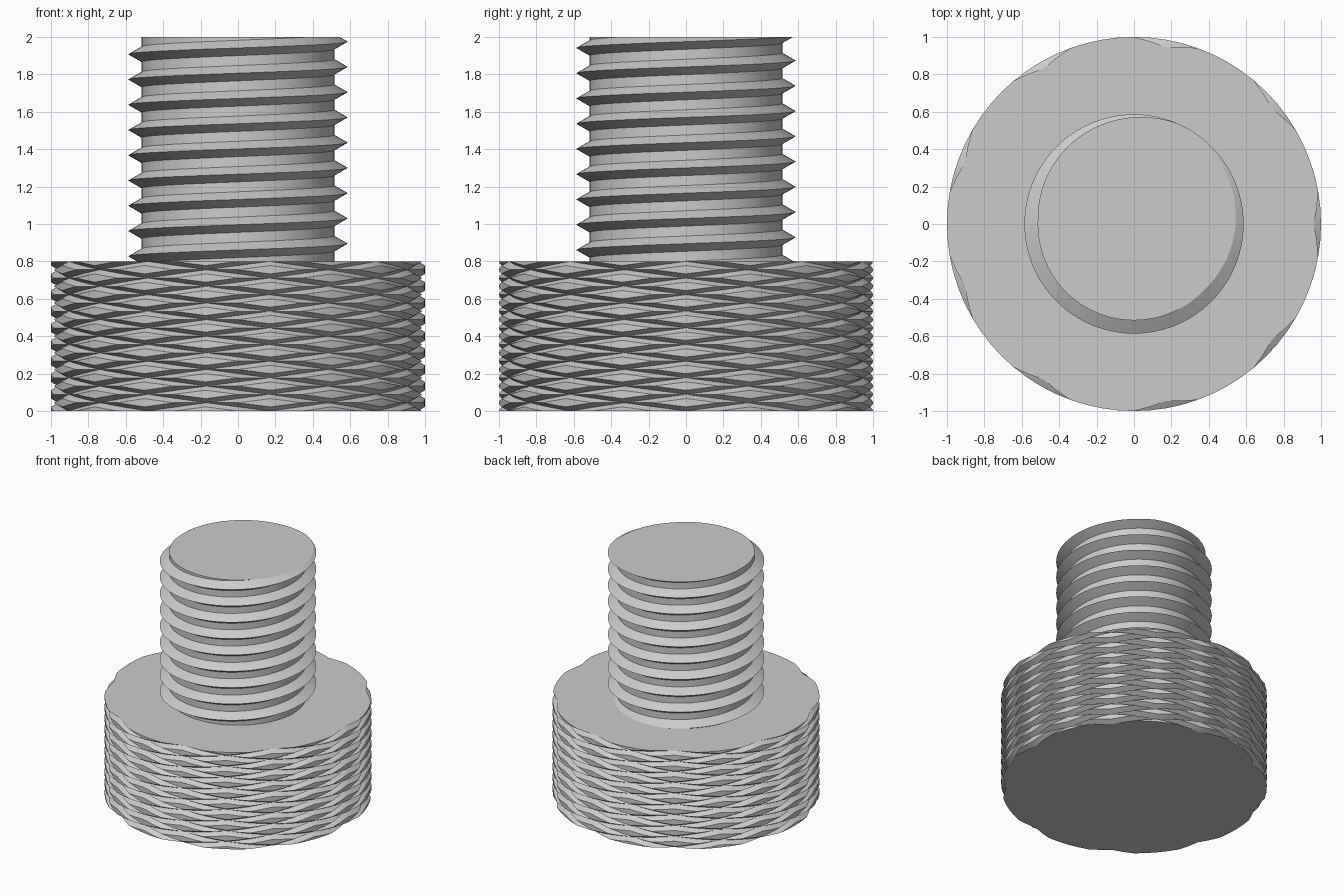
import bpy, bmesh
from math import cos, sin, pi

cube = bpy.data.objects.get("Cube")
if cube:
    bpy.data.objects.remove(cube, do_unlink=True)

# One plain grey for the whole part
GREY = (0.6, 0.6, 0.6, 1)
grey = bpy.data.materials.new("plain grey")
grey.use_nodes = True
grey.diffuse_color = GREY
grey.node_tree.nodes["Principled BSDF"].inputs["Base Color"].default_value = GREY

HEAD_HEIGHT = 0.8
TOP = 2.0


def finish(bm, name):
    """Turn a bmesh into a shaded object with the grey material."""
    bmesh.ops.recalc_face_normals(bm, faces=bm.faces)
    mesh = bpy.data.meshes.new(name)
    bm.to_mesh(mesh)
    bm.free()
    mesh.materials.append(grey)
    obj = bpy.data.objects.new(name, mesh)
    bpy.context.collection.objects.link(obj)
    bpy.ops.object.select_all(action="DESELECT")
    obj.select_set(True)
    bpy.context.view_layer.objects.active = obj
    bpy.ops.object.shade_smooth_by_angle(angle=pi / 9)
    return obj


# Knurled head: nine V grooves wind each way, one full turn over the height
STEPS = 72
PERIOD = STEPS // 9
KNURL_DEPTH = 0.038


def groove(u):
    """Depth share of a V groove that fills half of each period."""
    away = abs((u + PERIOD / 2) % PERIOD - PERIOD / 2)
    return max(0, 1 - away / (PERIOD / 4))


bm = bmesh.new()
rings = []
for j in range(STEPS + 1):
    ring = []
    for i in range(STEPS):
        r = 1 - KNURL_DEPTH * max(groove(i - j), groove(i + j))
        a = 2 * pi * i / STEPS
        ring.append(bm.verts.new((r * cos(a), r * sin(a), HEAD_HEIGHT * j / STEPS)))
    rings.append(ring)

# Split each cell along the groove lines so that the creases stay crisp
for j in range(STEPS):
    for i in range(STEPS):
        k = (i + 1) % STEPS
        a, b = rings[j][i], rings[j][k]
        c, d = rings[j + 1][k], rings[j + 1][i]
        if (i + j) % 2 == 0:
            bm.faces.new((a, b, c))
            bm.faces.new((a, c, d))
        else:
            bm.faces.new((a, b, d))
            bm.faces.new((b, c, d))
bm.faces.new(rings[0][::-1])
bm.faces.new(rings[-1])
finish(bm, "knurled_head")

# Threaded shank: a right-handed helix strip, trimmed flat at both ends
SEGMENTS = 96
PITCH = 0.135
ROOT, CREST = 0.515, 0.586
HALF_WIDTH = 0.041
TURNS = 13
START = 0.49
profile = [(ROOT, -HALF_WIDTH), (CREST, 0), (ROOT, HALF_WIDTH)]

bm = bmesh.new()
strip = []
for i in range(SEGMENTS * TURNS + 1):
    a = 2 * pi * i / SEGMENTS
    z = START + PITCH * i / SEGMENTS
    strip.append([bm.verts.new((r * cos(a), r * sin(a), z + dz)) for r, dz in profile])

for i in range(SEGMENTS * TURNS):
    p, q = strip[i], strip[i + 1]
    for m in range(2):
        bm.faces.new((p[m], q[m], q[m + 1], p[m + 1]))
    # Root band up to the next turn
    if i + SEGMENTS + 1 < len(strip):
        up, uq = strip[i + SEGMENTS], strip[i + SEGMENTS + 1]
        bm.faces.new((p[2], q[2], uq[0], up[0]))

for height, direction in ((TOP, 1), (HEAD_HEIGHT - 0.05, -1)):
    cut = bmesh.ops.bisect_plane(
        bm, geom=bm.verts[:] + bm.edges[:] + bm.faces[:], dist=1e-6,
        plane_co=(0, 0, height), plane_no=(0, 0, direction), clear_outer=True)
    rim = [e for e in cut["geom_cut"] if isinstance(e, bmesh.types.BMEdge)]
    bmesh.ops.edgeloop_fill(bm, edges=rim)
finish(bm, "threaded_shank")
